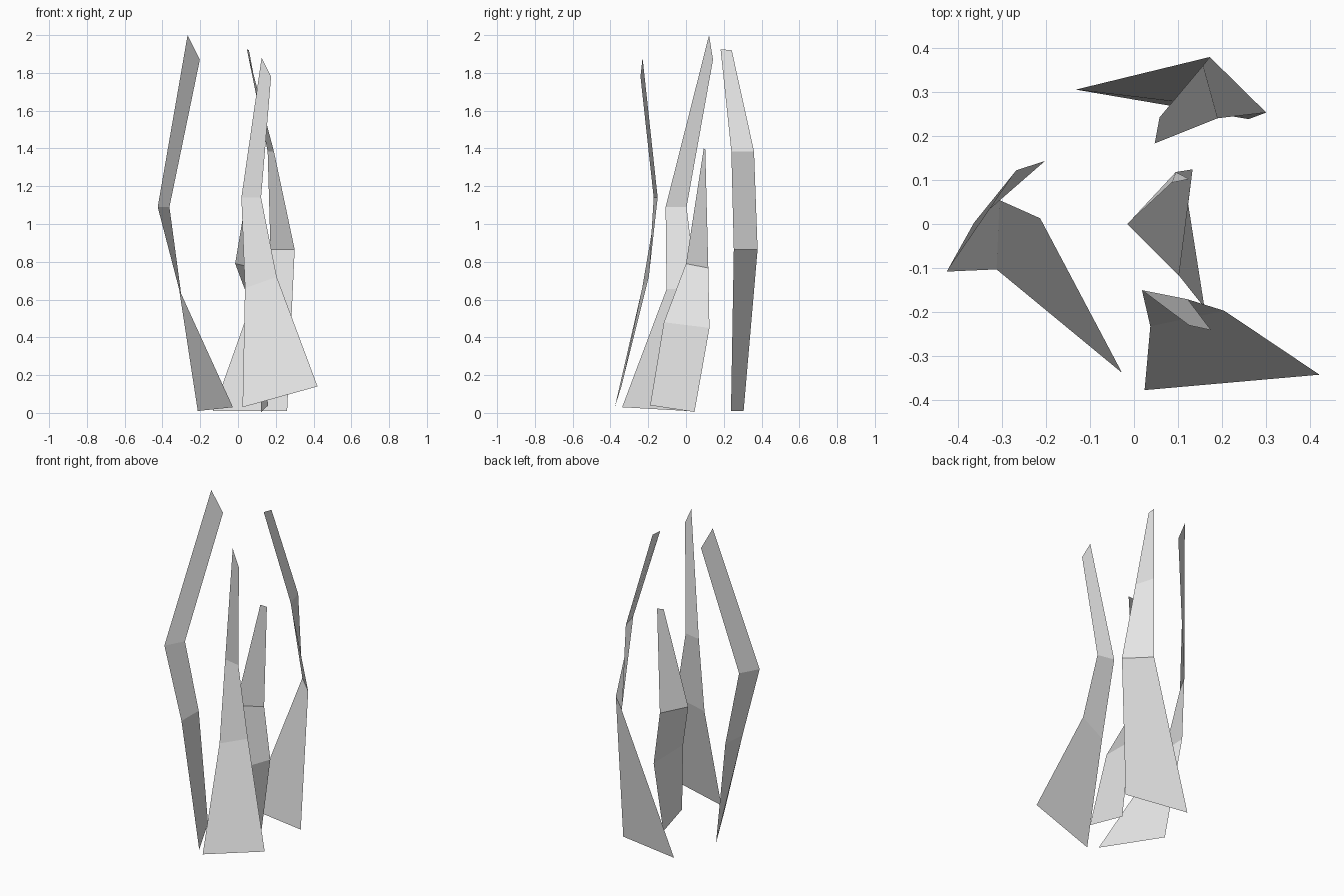
import bpy
import bmesh

default_cube = bpy.data.objects.get("Cube")
if default_cube:
    bpy.data.objects.remove(default_cube, do_unlink=True)


def make_material(name, colour):
    material = bpy.data.materials.new(name)
    material.use_nodes = True
    material.diffuse_color = colour
    shader = next(n for n in material.node_tree.nodes if n.type == "BSDF_PRINCIPLED")
    shader.inputs["Base Color"].default_value = colour
    return material


pale_grey = make_material("pale grey", (0.8, 0.8, 0.8, 1))


def make_blade(name, first_edge, second_edge):
    """Bridge two edge paths, listed from tip to foot, with one sheet of flat quads."""
    bm = bmesh.new()
    first = [bm.verts.new(point) for point in first_edge]
    second = [bm.verts.new(point) for point in second_edge]
    for upper in range(len(first) - 1):
        lower = upper + 1
        bm.faces.new((first[upper], first[lower], second[lower], second[upper]))
    mesh = bpy.data.meshes.new(name)
    bm.to_mesh(mesh)
    bm.free()
    mesh.materials.append(pale_grey)
    blade = bpy.data.objects.new(name, mesh)
    bpy.context.collection.objects.link(blade)
    return blade


# Tallest blade, on the model's right
make_blade(
    "right_blade",
    first_edge=[(-.267, .122, 2), (-.425, -.108, 1.09), (-.312, -.103, .655), (-.027, -.338, .03)],
    second_edge=[(-.202, .143, 1.87), (-.363, .003, 1.09), (-.305, .054, .66), (-.213, .013, .01)],
)

# Wide-footed blade at the front
make_blade(
    "front_blade",
    first_edge=[(.125, -.23, 1.88), (.018, -.15, 1.14), (.037, -.232, .66), (.024, -.377, .03)],
    second_edge=[(.175, -.241, 1.78), (.122, -.171, 1.14), (.205, -.197, .72), (.421, -.342, .14)],
)

# Short blade in the middle
make_blade(
    "middle_blade",
    first_edge=[(.086, .094, 1.4), (-.015, 0, .79), (.102, -.117, .48), (.16, -.19, .04)],
    second_edge=[(.125, .102, 1.395), (.095, .118, .767), (.133, .124, .45), (.123, .045, .005)],
)

# Curling blade at the back
make_blade(
    "back_blade",
    first_edge=[(.047, .183, 1.925), (.19, .24, 1.385), (.3, .253, .865), (.26, .238, .01)],
    second_edge=[(.058, .242, 1.92), (.157, .36, 1.385), (.172, .379, .865), (-.132, .305, .01)],
)
